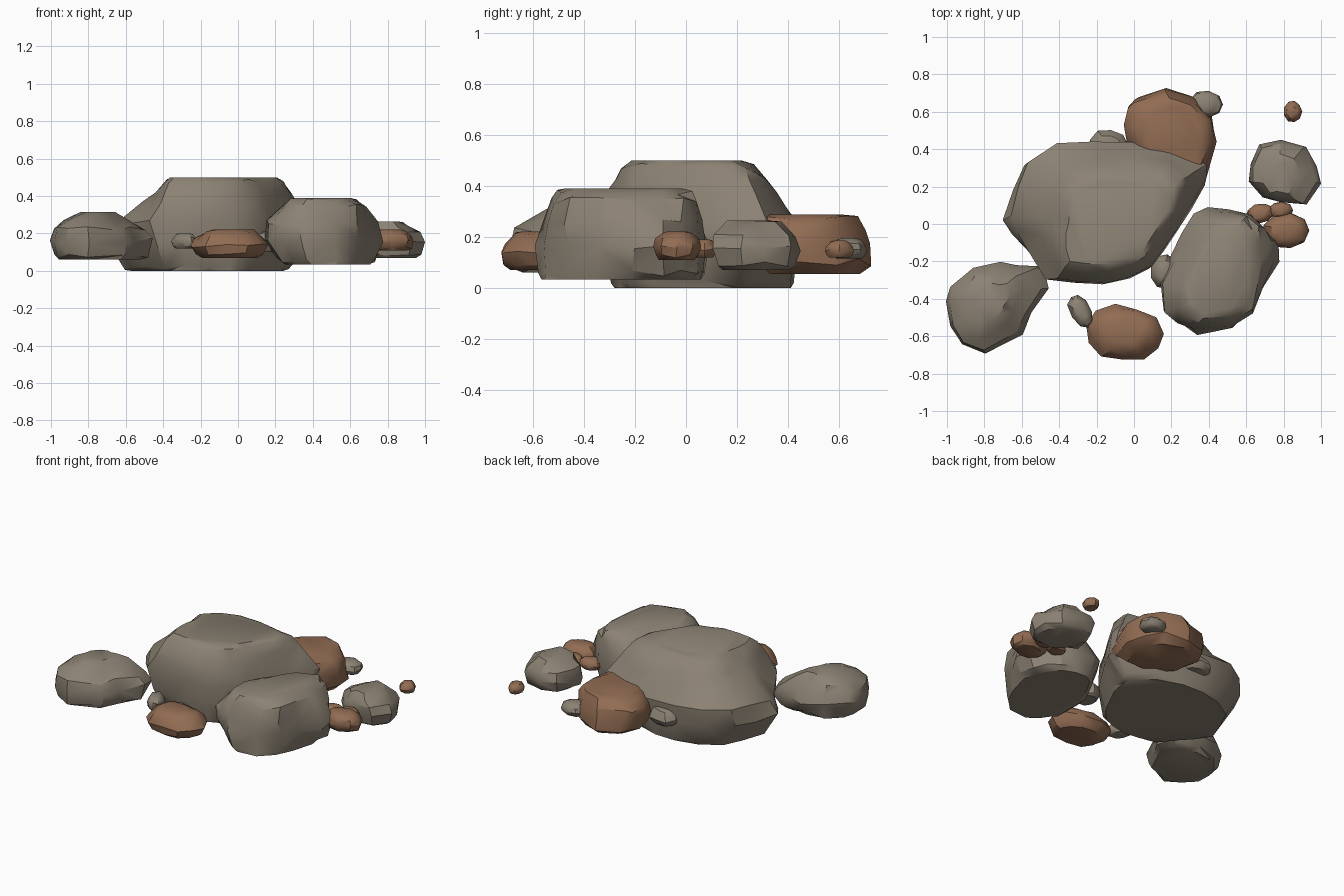
import bpy, bmesh, math, random

if "Cube" in bpy.data.objects:
    bpy.data.objects.remove(bpy.data.objects["Cube"])

random.seed(7)


def material(name, rgb):
    m = bpy.data.materials.new(name)
    m.diffuse_color = (*rgb, 1)
    m.use_nodes = True
    m.node_tree.nodes["Principled BSDF"].inputs["Base Color"].default_value = m.diffuse_color
    return m


grey = material("grey_stone", (0.262, 0.224, 0.173))
brown = material("rusty_brown_stone", (0.285, 0.150, 0.086))


def unit_outline(pts):
    """Scale an outline to the square -1..1."""
    xs, ys = [p[0] for p in pts], [p[1] for p in pts]
    ax, bx, ay, by = min(xs), max(xs), min(ys), max(ys)
    return [(2 * (x - ax) / (bx - ax) - 1, 2 * (y - ay) / (by - ay) - 1) for x, y in pts]


def rock(name, mat, outline, levels, jitter=0.008, top=None):
    """Loft a plan outline through levels (z, x0, x1, y0, y1): rounder at the
    bottom, turning into the top outline above the widest level."""
    plan, cap = unit_outline(outline), unit_outline(top or outline)
    widest = max(levels, key=lambda l: l[2] - l[1])
    bm = bmesh.new()
    rings = []
    for k, (z, x0, x1, y0, y1) in enumerate(levels):
        ring = []
        inner = 0 < k < len(levels) - 1
        t = max(0, (z - widest[0]) / (levels[-1][0] - widest[0]))
        shrink = 1 - (x1 - x0) / (widest[2] - widest[1])
        blend = min(0.5, 1.5 * shrink) if z < widest[0] else 0
        for (u, v), (cu, cv) in zip(plan, cap):
            f = 1 - blend + blend / math.hypot(u, v)
            u, v = f * u * (1 - t) + cu * t, f * v * (1 - t) + cv * t
            j = [random.uniform(-jitter, jitter) for _ in range(3)]
            ring.append(bm.verts.new(((x0 + x1 + u * (x1 - x0)) / 2 + j[0],
                                      (y0 + y1 + v * (y1 - y0)) / 2 + j[1],
                                      z + (j[2] * 2 if inner else 0))))
        rings.append(ring)
    n = len(outline)
    for a, b in zip(rings, rings[1:]):
        for i in range(n):
            bm.faces.new((a[i], a[(i + 1) % n], b[(i + 1) % n], b[i]))
    bm.faces.new(rings[0])
    bm.faces.new(rings[-1])
    bmesh.ops.triangulate(bm, faces=[f for f in bm.faces if len(f.verts) == 4])
    bmesh.ops.recalc_face_normals(bm, faces=bm.faces)
    me = bpy.data.meshes.new(name)
    bm.to_mesh(me)
    bm.free()
    me.materials.append(mat)
    ob = bpy.data.objects.new(name, me)
    bpy.context.collection.objects.link(ob)
    bpy.ops.object.select_all(action='DESELECT')
    ob.select_set(True)
    bpy.context.view_layer.objects.active = ob
    bpy.ops.object.shade_smooth_by_angle(angle=math.radians(35))


def pebble(name, mat, x0, x1, y0, y1, z0, z1, sides=9, tilt=0.0):
    """Small rounded stone filling a box; tilt shears its plan outline."""
    pts = []
    for i in range(sides):
        a = 2 * math.pi * i / sides
        r = random.uniform(0.92, 1.06)
        x, y = r * math.cos(a), r * math.sin(a)
        pts.append((x + tilt * y, y))
    cx, cy, hx, hy = (x0 + x1) / 2, (y0 + y1) / 2, (x1 - x0) / 2, (y1 - y0) / 2
    levels = [(z0 + t * (z1 - z0), cx - s * hx, cx + s * hx, cy - s * hy, cy + s * hy)
              for t, s in ((0, .72), (.14, .89), (.42, 1), (.70, .89), (.92, .64), (1, .40))]
    rock(name, mat, pts, levels, 0.04 * min(hx, hy))


# Main boulder: steep front and right, long slopes left and back
rock("main_boulder", grey,
     [(-.70, .02), (-.65, .18), (-.59, .32), (-.42, .42), (-.22, .435), (-.02, .44), (.2, .39),
      (.39, .27), (.385, .21), (.3, .075), (.165, -.14), (.085, -.245),
      (-.02, -.29), (-.16, -.32), (-.30, -.31), (-.44, -.29), (-.555, -.15), (-.66, -.06)],
     [(0, -.57, .26, -.28, .41), (.02, -.60, .29, -.29, .42), (.15, -.70, .39, -.32, .44),
      (.26, -.66, .385, -.32, .44), (.36, -.51, .32, -.31, .36), (.42, -.45, .29, -.28, .31),
      (.475, -.40, .25, -.25, .26), (.50, -.36, .21, -.21, .21)], top=
     [(-.37, .02), (-.37, .10), (-.34, .16), (-.28, .2), (-.18, .2), (-.03, .2), (.1, .2),
      (.2, .18), (.2, .14), (.17, .06), (.08, -.07), (.03, -.14), (-.06, -.18),
      (-.15, -.2), (-.26, -.2), (-.36, -.19), (-.38, -.12), (-.38, -.04)])

# Right front boulder
rock("right_boulder", grey,
     [(.325, .055), (.40, .085), (.5, .075), (.62, .05), (.70, -.02), (.775, -.085),
      (.78, -.21), (.685, -.35), (.635, -.47), (.52, -.56), (.33, -.60), (.25, -.53),
      (.165, -.47), (.135, -.31), (.19, -.18), (.245, -.06)],
     [(.033, .25, .70, -.58, .06), (.06, .20, .74, -.585, .08), (.17, .135, .78, -.595, .085),
      (.26, .15, .74, -.57, .07), (.34, .23, .68, -.53, .05), (.375, .27, .64, -.50, .02),
      (.39, .31, .60, -.47, -.02)], top=
     [(.42, -.08), (.46, -.03), (.52, 0), (.58, 0), (.62, -.05), (.63, -.12), (.63, -.2),
      (.63, -.34), (.60, -.45), (.52, -.49), (.36, -.50), (.31, -.49), (.27, -.44),
      (.28, -.33), (.32, -.23), (.37, -.15)])

# Left front stone
rock("left_stone", grey,
     [(-1, -.42), (-.98, -.335), (-.86, -.23), (-.716, -.21), (-.63, -.225), (-.49, -.22),
      (-.45, -.34), (-.55, -.48), (-.60, -.59), (-.8, -.7), (-.92, -.645), (-.98, -.54)],
     [(.06, -.95, -.52, -.65, -.25), (.08, -.98, -.48, -.68, -.23), (.16, -1, -.45, -.70, -.21),
      (.22, -.98, -.49, -.68, -.23), (.275, -.93, -.60, -.62, -.27), (.315, -.84, -.66, -.53, -.32)])

# Back brown boulder
rock("back_brown_boulder", brown,
     [(-.06, .545), (-.035, .635), (0, .68), (.165, .727), (.33, .68), (.42, .58), (.44, .45),
      (.38, .26), (.2, .26), (.05, .33), (-.03, .42)],
     [(.055, .02, .38, .32, .68), (.10, -.04, .43, .27, .73), (.16, -.06, .44, .25, .72),
      (.23, -.05, .43, .26, .70), (.275, 0, .40, .28, .67), (.287, .05, .35, .32, .62)])

# Right back stone
rock("right_back_stone", grey,
     [(.62, .315), (.67, .43), (.79, .455), (.915, .42), (.98, .315), (1, .22), (.93, .095),
      (.78, .11), (.69, .14), (.62, .22)],
     [(.07, .68, .95, .14, .40), (.09, .64, .98, .12, .43), (.15, .62, 1, .10, .45),
      (.20, .64, .97, .11, .43), (.245, .69, .90, .13, .38), (.265, .74, .85, .16, .31)])

# Brown front stone and scattered pebbles
for name, mat, box, sides, tilt in (
        ("front_brown_stone", brown, (-.25, .16, -.73, -.43, .07, .222), 11, -.12),
        ("brown_pebble_right", brown, (.69, .94, -.13, .06, .11, .222), 9, 0),
        ("brown_pebble_gap_a", brown, (.60, .75, .0, .11, .12, .19), 9, .2),
        ("brown_pebble_gap_b", brown, (.72, .85, .03, .12, .12, .19), 9, 0),
        ("brown_pebble_back", brown, (.80, .90, .545, .66, .12, .185), 9, 0),
        ("grey_pebble_front", grey, (-.355, -.22, -.555, -.38, .12, .20), 9, -.5),
        ("grey_pebble_back_right", grey, (.29, .475, .57, .71, .115, .195), 9, 0),
        ("grey_pebble_back", grey, (-.24, -.03, .34, .50, .11, .21), 9, 0),
        ("grey_pebble_middle", grey, (.09, .24, -.34, -.16, .10, .21), 9, 0)):
    pebble(name, mat, *box, sides=sides, tilt=tilt)
